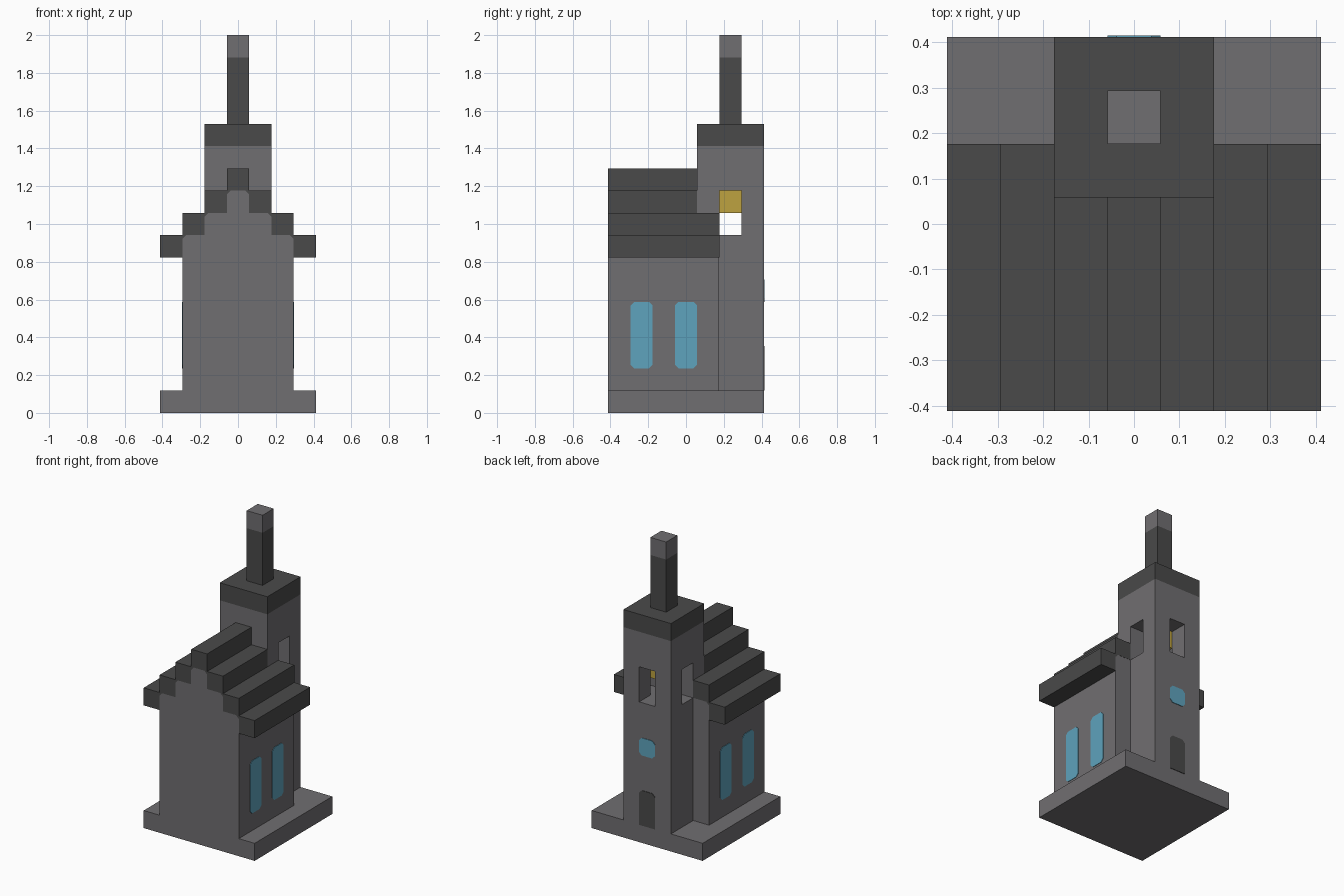
import bpy, bmesh
from mathutils import Vector

if "Cube" in bpy.data.objects:
    bpy.data.objects.remove(bpy.data.objects["Cube"], do_unlink=True)

U = 2 / 17      # one block
C = 0.17        # corner cut, in blocks
PLATE = 0.03    # thickness of painted plates, in blocks


def material(name, r, g, b):
    m = bpy.data.materials.new(name)
    m.use_nodes = True
    m.diffuse_color = (r, g, b, 1)
    m.node_tree.nodes["Principled BSDF"].inputs["Base Color"].default_value = (r, g, b, 1)
    return m


STONE = material("grey stone", 0.163, 0.157, 0.165)
SLATE = material("dark slate", 0.068, 0.068, 0.068)
GLASS = material("blue glass", 0.114, 0.367, 0.509)
GOLD = material("bell gold", 0.509, 0.361, 0.05)


def prism(name, points, axis, start, end, mat):
    """Extrude a 2D outline along an axis; all sizes are in blocks."""
    def place(p, t):
        a, b = p
        return Vector({"x": (t, a, b), "y": (a, t, b), "z": (a, b, t)}[axis]) * U
    bm = bmesh.new()
    rings = [[bm.verts.new(place(p, t)) for p in points] for t in (start, end)]
    for ring in rings:
        bm.faces.new(ring)
    n = len(points)
    for i in range(n):
        j = (i + 1) % n
        bm.faces.new((rings[0][i], rings[0][j], rings[1][j], rings[1][i]))
    bmesh.ops.recalc_face_normals(bm, faces=bm.faces)
    mesh = bpy.data.meshes.new(name)
    bm.to_mesh(mesh)
    bm.free()
    mesh.materials.append(mat)
    obj = bpy.data.objects.new(name, mesh)
    bpy.context.collection.objects.link(obj)
    return obj


def box(name, x, y, z, mat):
    outline = [(x[0], y[0]), (x[1], y[0]), (x[1], y[1]), (x[0], y[1])]
    return prism(name, outline, "z", z[0], z[1], mat)


def pane(a, b, low, high, cut_bottom=True):
    """Upright outline with clipped corners."""
    c = C if cut_bottom else 0
    pts = [(a + c, low), (b - c, low)]
    if c:
        pts.append((b, low + c))
    pts += [(b, high - C), (b - C, high), (a + C, high), (a, high - C)]
    if c:
        pts.append((a, low + c))
    else:
        pts[0], pts[1] = (a, low), (b, low)
    return pts


# Base slab
box("base", (-3.5, 3.5), (-3.5, 3.5), (0, 1), STONE)

# Hall with stepped gable and clipped step corners
half = [(2.5, 1)]
for i in range(3):
    x, z = 2.5 - i, 8 + i
    half += [(x, z - C), (x - C, z)]
    if i < 2:
        half.append((x - 1, z))
gable = half + [(-x, z) for x, z in reversed(half)]
prism("hall", gable, "y", -3.5, 1.49, STONE)

# Stepped roof, one course per block on each side
for side, label in ((1, "left"), (-1, "right")):
    for i in range(3):
        inner, outer, z = 2.5 - i, 3.5 - i, 7 + i
        course = [(inner, z + 1), (outer, z + 1)]
        course += [(outer, z - C), (outer - C, z)] if i else [(outer, z)]
        course.append((inner, z))
        prism(f"roof_course_{i + 1}_{label}", [(side * x, h) for x, h in course],
              "y", -3.5, 1.5 if i < 2 else 0.5, SLATE)
ridge = [(-0.5, 11), (0.5, 11), (0.5, 10 - C), (0.5 - C, 10), (C - 0.5, 10), (-0.5, 10 - C)]
prism("roof_ridge", ridge, "y", -3.5, 0.5, SLATE)

# Tower with belfry openings on both sides and the back
tower = box("tower", (-1.5, 1.5), (0.5, 3.5), (1, 12), STONE)
tee = [(-2, 1.5), (2, 1.5), (2, 2.5), (0.5, 2.5), (0.5, 4), (-0.5, 4), (-0.5, 2.5), (-2, 2.5)]
cutter = prism("belfry_cutter", tee, "z", 8, 10, STONE)
cutter.hide_render = True
cut = tower.modifiers.new("belfry", "BOOLEAN")
cut.operation = "DIFFERENCE"
cut.solver = "EXACT"
cut.object = cutter
bpy.context.view_layer.objects.active = tower
bpy.ops.object.modifier_apply(modifier=cut.name)
bpy.data.objects.remove(cutter, do_unlink=True)

# Bell, tower roof and spire
box("bell", (-0.5, 0.5), (1.5, 2.5), (9, 10), GOLD)
box("tower_roof", (-1.5, 1.5), (0.5, 3.5), (12, 13), SLATE)
box("spire", (-0.5, 0.5), (1.5, 2.5), (13, 16), SLATE)
box("spire_tip", (-0.5, 0.5), (1.5, 2.5), (16, 17), STONE)

# Hall windows
for side, label in ((1, "left"), (-1, "right")):
    for y, spot in ((-2.5, "front"), (-0.5, "rear")):
        prism(f"window_{label}_{spot}", pane(y, y + 1, 2, 5), "x",
              side * 2.5, side * (2.5 + PLATE), GLASS)

# Tower window and door at the back
prism("tower_window", pane(-0.5, 0.5, 5, 6), "y", 3.5, 3.5 + PLATE, GLASS)
prism("door", pane(-0.5, 0.5, 1, 3, False), "y", 3.5, 3.5 + PLATE, SLATE)
